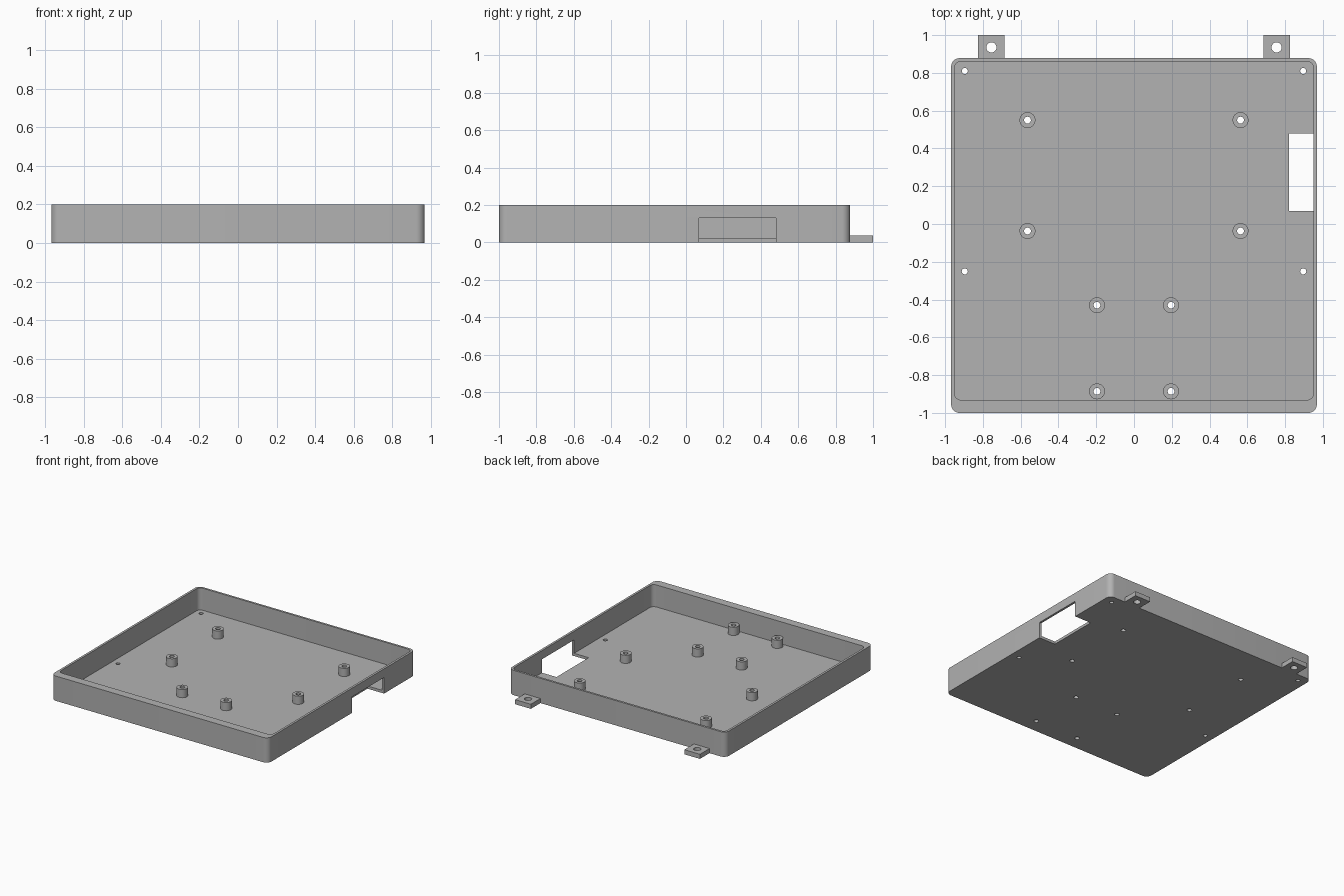
import bpy, bmesh
from math import cos, sin, pi

cube = bpy.data.objects.get("Cube")
if cube:
    bpy.data.objects.remove(cube, do_unlink=True)

grey = bpy.data.materials.new("plain grey")
grey.use_nodes = True
colour = (0.45, 0.45, 0.45, 1)
grey.diffuse_color = colour
grey.node_tree.nodes["Principled BSDF"].inputs["Base Color"].default_value = colour


def circle(x, y, r, n=32):
    return [(x + r * cos(2 * pi * i / n), y + r * sin(2 * pi * i / n)) for i in range(n)]


def rounded(x0, x1, y0, y1, r, n=8):
    centres = [(x1 - r, y1 - r), (x0 + r, y1 - r), (x0 + r, y0 + r), (x1 - r, y0 + r)]
    return [(cx + r * cos((k + i / n) * pi / 2), cy + r * sin((k + i / n) * pi / 2))
            for k, (cx, cy) in enumerate(centres) for i in range(n + 1)]


def rect(x0, x1, y0, y1):
    return [(x0, y0), (x1, y0), (x1, y1), (x0, y1)]


def prism(name, outlines, z0, z1):
    """Extrude one or more counter-clockwise outlines from z0 to z1."""
    bm = bmesh.new()
    for pts in outlines:
        low = [bm.verts.new((x, y, z0)) for x, y in pts]
        top = [bm.verts.new((x, y, z1)) for x, y in pts]
        bm.faces.new(low[::-1])
        bm.faces.new(top)
        for i in range(len(pts)):
            j = (i + 1) % len(pts)
            bm.faces.new((low[i], low[j], top[j], top[i]))
    mesh = bpy.data.meshes.new(name)
    bm.to_mesh(mesh)
    bm.free()
    mesh.materials.append(grey)
    obj = bpy.data.objects.new(name, mesh)
    bpy.context.collection.objects.link(obj)
    return obj


def finish(obj, cutters):
    """Cut the part, then smooth its rounded faces."""
    bpy.ops.object.select_all(action='DESELECT')
    bpy.context.view_layer.objects.active = obj
    obj.select_set(True)
    for cutter in cutters:
        mod = obj.modifiers.new("cut", 'BOOLEAN')
        mod.operation, mod.solver, mod.object = 'DIFFERENCE', 'EXACT', cutter
        bpy.ops.object.modifier_apply(modifier=mod.name)
    bpy.ops.object.shade_smooth_by_angle(angle=pi / 6)


# Layout
floor = 0.022
back = 0.878
tab_x, tab_y = 0.755, 0.935
bosses = [(s * x, y) for x, y in ((0.564, 0.55), (0.564, -0.037), (0.196, -0.43), (0.196, -0.886))
          for s in (-1, 1)]
screws = [(s * 0.896, y) for y in (0.81, -0.251) for s in (-1, 1)]

# Cutters
cavity = prism("cavity_cutter", [rounded(-0.95, 0.95, -0.932, 0.861, 0.035)], floor, 0.4)
window = prism("window_cutter", [rect(0.82, 1.1, 0.07, 0.48)], -0.1, 0.13)
bores = prism("bore_cutter", [circle(x, y, 0.018) for x, y in bosses]
              + [circle(x, y, 0.016) for x, y in screws]
              + [circle(s * tab_x, tab_y, 0.027) for s in (-1, 1)], -0.1, 0.15)

# Open tray with a side opening
finish(prism("tray", [rounded(-0.968, 0.968, -1, back, 0.045)], 0, 0.2), [cavity, window, bores])

# Standoffs on the floor
for i, (x, y) in enumerate(bosses):
    finish(prism(f"standoff_{i + 1}", [circle(x, y, 0.042)], floor, 0.088), [bores])

# Mounting tabs on the back
for side, s in (("left", 1), ("right", -1)):
    cx = s * tab_x
    finish(prism(f"mounting_tab_{side}", [rect(cx - 0.07, cx + 0.07, back, 1)], 0, 0.037), [bores])

for cutter in (cavity, window, bores):
    bpy.data.objects.remove(cutter, do_unlink=True)
